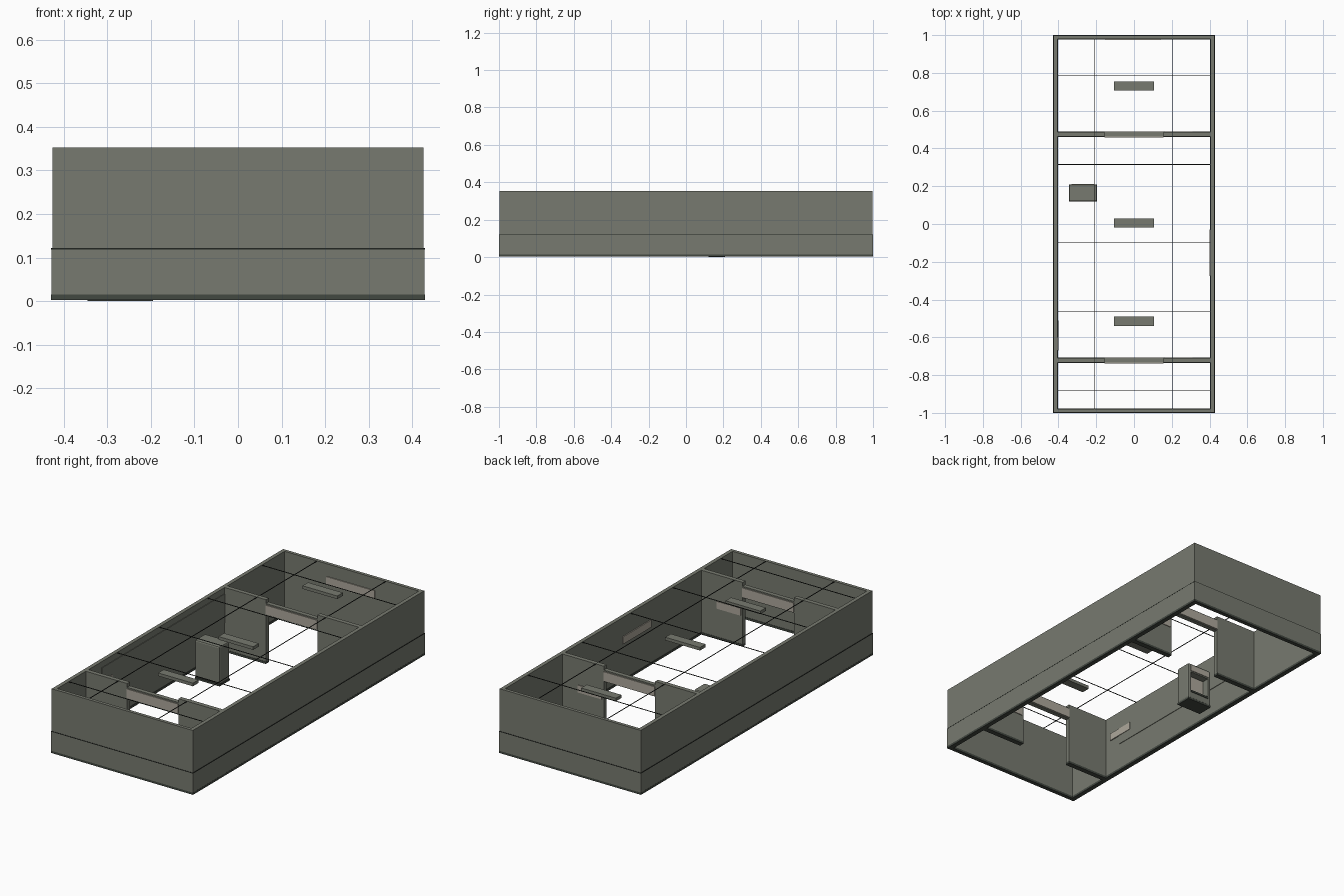
import bpy, bmesh

if "Cube" in bpy.data.objects:
    bpy.data.objects.remove(bpy.data.objects["Cube"], do_unlink=True)


def material(name, r, g, b):
    m = bpy.data.materials.new(name)
    m.use_nodes = True
    m.diffuse_color = (r, g, b, 1)
    m.node_tree.nodes["Principled BSDF"].inputs["Base Color"].default_value = (r, g, b, 1)
    return m


wall_grey = material("wall_grey", 0.185, 0.195, 0.16)
base_grey = material("base_dark_grey", 0.055, 0.065, 0.053)
plate_beige = material("plate_beige", 0.42, 0.39, 0.33)
line_black = material("line_black", 0.015, 0.018, 0.015)


def boxes(name, spans, mat):
    """One object made of boxes given as (x0, x1, y0, y1, z0, z1)."""
    bm = bmesh.new()
    for x0, x1, y0, y1, z0, z1 in spans:
        verts = bmesh.ops.create_cube(bm, size=1)["verts"]
        bmesh.ops.scale(bm, vec=(x1 - x0, y1 - y0, z1 - z0), verts=verts)
        bmesh.ops.translate(bm, vec=((x0 + x1) / 2, (y0 + y1) / 2, (z0 + z1) / 2), verts=verts)
    mesh = bpy.data.meshes.new(name)
    bm.to_mesh(mesh)
    bm.free()
    mesh.materials.append(mat)
    ob = bpy.data.objects.new(name, mesh)
    bpy.context.collection.objects.link(ob)
    return ob


def ring(name, hx, hy, ix, iy, z0, z1, mat):
    """Rectangular band of four walls, outer half sizes hx, hy and inner ix, iy."""
    boxes(name, [(-hx, -ix, -hy, hy, z0, z1), (ix, hx, -hy, hy, z0, z1),
                 (-ix, ix, -hy, -iy, z0, z1), (-ix, ix, iy, hy, z0, z1)], mat)


# Outer walls, lower cladding, seam and skirting
TOP, IN_X, IN_Y, DOOR = 0.353, 0.405, 0.98, 0.155
BASE = 0.015
ring("outer_walls", 0.426, 0.998, IN_X, IN_Y, BASE, TOP, wall_grey)
ring("lower_cladding", 0.428, 1.0, 0.42, 0.99, BASE, 0.119, wall_grey)
ring("cladding_seam", 0.4285, 1.0, 0.42, 0.99, 0.119, 0.122, line_black)
ring("skirting", 0.4285, 1.0, IN_X - 0.002, IN_Y - 0.002, 0.003, BASE, base_grey)

# Partitions with an open doorway, header and sign plates
for label, y in (("front", -0.722), ("back", 0.475)):
    t = 0.012
    sides = [(-IN_X, -DOOR), (DOOR, IN_X)]
    boxes(label + "_partition", [(a, b, y - t, y + t, BASE, TOP) for a, b in sides], wall_grey)
    boxes(label + "_partition_skirting",
          [(a, b, y - t - 0.002, y + t + 0.002, 0.003, BASE) for a, b in sides], base_grey)
    boxes(label + "_door_header", [(-DOOR, DOOR, y - t, y + t, 0.27, 0.332)], wall_grey)
    boxes(label + "_header_plates",
          [(-DOOR, DOOR, y + s * (t + 0.002) - 0.002, y + s * (t + 0.002) + 0.002, 0.275, 0.325)
           for s in (-1, 1)], plate_beige)
    boxes(label + "_small_plate", [(0.165, 0.31, y + t, y + t + 0.004, 0.17, 0.21)], plate_beige)

# Plates and panel on the inner walls
boxes("back_wall_plate", [(-0.15, 0.14, IN_Y - 0.005, IN_Y, 0.24, 0.285)], plate_beige)
boxes("left_wall_plate", [(IN_X - 0.005, IN_X, -0.275, -0.03, 0.21, 0.25)], plate_beige)
boxes("right_wall_plate", [(-IN_X, -IN_X + 0.006, -0.67, -0.51, 0.21, 0.25)], plate_beige)
boxes("right_wall_panel", [(-IN_X, -IN_X + 0.003, -0.6, 0.46, 0.16, 0.32)], wall_grey)

# Ceiling lamps and the thin ceiling grid
boxes("ceiling_lamps", [(-0.105, 0.105, y - 0.024, y + 0.024, 0.333, 0.35)
                        for y in (-0.515, 0.005, 0.73)], wall_grey)
W = 0.0015
boxes("ceiling_grid",
      [(x - W, x + W, -IN_Y, IN_Y, 0.35, TOP) for x in (-0.21, 0.205)]
      + [(-IN_X, IN_X, y - W, y + W, 0.35, TOP) for y in (-0.88, -0.465, -0.1, 0.315, 0.785)],
      line_black)

# Cabinet with rounded upright edges and a niche facing the back
X0, X1, Y0, Y1 = -0.345, -0.195, 0.12, 0.208
cabinet = boxes("cabinet", [(X0, X1, Y0, Y1, 0.01, 0.215)], wall_grey)
bevel = cabinet.modifiers.new("soft_edges", "BEVEL")
bevel.width, bevel.segments = 0.008, 2
niche = boxes("niche_cutter", [(X0 + 0.018, X1 - 0.018, Y1 - 0.04, Y1 + 0.02, 0.05, 0.165)], wall_grey)
niche.hide_render = True
niche.hide_viewport = True
niche.display_type = "WIRE"
cut = cabinet.modifiers.new("niche", "BOOLEAN")
cut.object, cut.operation, cut.solver = niche, "DIFFERENCE", "EXACT"
boxes("cabinet_base", [(X0, X1, Y0, Y1, 0, 0.01)], base_grey)
boxes("cabinet_plate", [(X0 + 0.015, X1 - 0.015, Y1, Y1 + 0.003, 0.172, 0.203)], plate_beige)
boxes("cabinet_niche_back", [(X0 + 0.02, X1 - 0.02, Y1 - 0.04, Y1 - 0.036, 0.055, 0.16)], plate_beige)
boxes("cabinet_tray", [(X0 + 0.018, X1 - 0.018, Y1 - 0.036, Y1 + 0.004, 0.045, 0.055)], base_grey)
